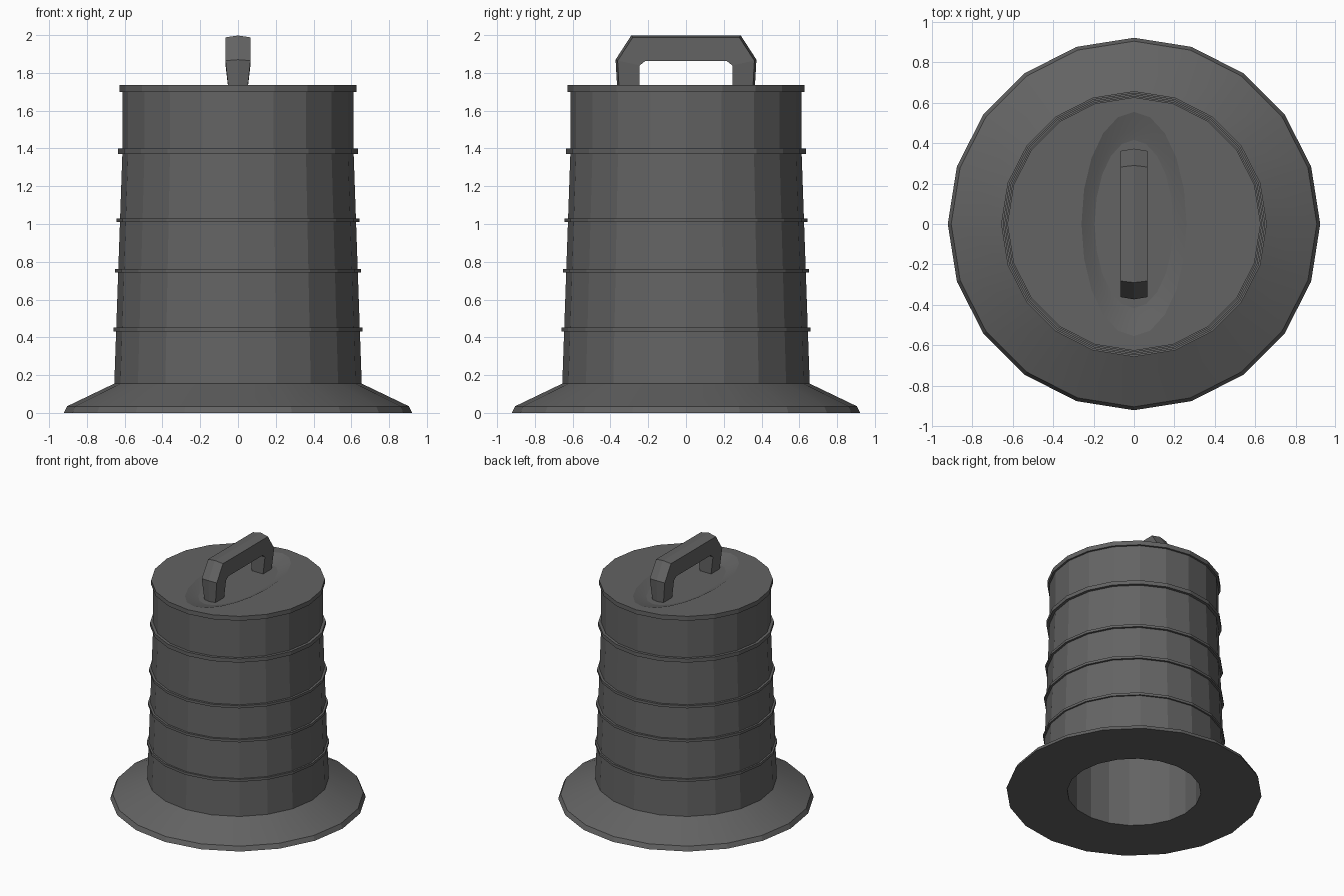
import bpy, bmesh, math

SIDES = 20

cube = bpy.data.objects.get("Cube")
if cube:
    bpy.data.objects.remove(cube, do_unlink=True)

grey = bpy.data.materials.new("dark_grey")
grey.use_nodes = True
colour = (0.125, 0.125, 0.125, 1)
grey.diffuse_color = colour
grey.node_tree.nodes["Principled BSDF"].inputs["Base Color"].default_value = colour


def loft(name, loops, cap_start=False, cap_end=False, smooth_from=None, recalc=False):
    """Skin a stack of equal-sized point loops; bands from smooth_from on are smooth."""
    bm = bmesh.new()
    rows = [[bm.verts.new(p) for p in loop] for loop in loops]
    n = len(rows[0])
    for level, (a, b) in enumerate(zip(rows, rows[1:])):
        for i in range(n):
            j = (i + 1) % n
            face = bm.faces.new((a[i], a[j], b[j], b[i]))
            face.smooth = smooth_from is not None and level >= smooth_from
    if cap_start:
        bm.faces.new(rows[0][::-1])
    if cap_end:
        face = bm.faces.new(rows[-1])
        face.smooth = smooth_from is not None
    if recalc:
        bmesh.ops.recalc_face_normals(bm, faces=bm.faces)
    mesh = bpy.data.meshes.new(name)
    bm.to_mesh(mesh)
    bm.free()
    mesh.materials.append(grey)
    obj = bpy.data.objects.new(name, mesh)
    bpy.context.collection.objects.link(obj)
    return obj


def ellipse(rx, ry, z):
    angles = [math.tau * i / SIDES for i in range(SIDES)]
    return [(rx * math.cos(a), ry * math.sin(a), z) for a in angles]


def lathe(name, profile, **options):
    return loft(name, [ellipse(r, r, z) for r, z in profile], **options)


# Flared base: flat underside, thin lip, then a smooth cone
lathe("base_underside", [(0.483, 0), (0.922, 0)])
lathe("base_lip", [(0.922, 0), (0.905, 0.035)])
lathe("base_flare", [(0.905, 0.035), (0.655, 0.155)], smooth_from=0)

# Hollow tapered body
lathe("bore", [(0.483, 1.62), (0.483, 0)], cap_start=True)
lathe("body", [(0.655, 0.155), (0.612, 1.38), (0.612, 1.70)])

# Raised bands
for i, (z, r) in enumerate([(0.432, 0.658), (0.743, 0.65), (1.01, 0.642), (1.37, 0.634)]):
    top = z + (0.03 if i == 3 else 0.02)
    lathe(f"band_{i + 1}", [(0.6, z), (r, z), (r, top), (0.6, top)])

# Lid with an oval finger recess
TOP = 1.735
lid = [ellipse(0.627, 0.627, 1.70), ellipse(0.627, 0.627, TOP)]
for scale, depth in [(1, 0), (0.84, 0.025), (0.66, 0.045), (0.4, 0.055)]:
    lid.append(ellipse(0.26 * scale, 0.555 * scale, TOP - depth))
loft("lid", lid, cap_start=True, cap_end=True, smooth_from=2)

# Handle: half the stations, mirrored front to back
# each: inner (y, z), outer (y, z), ridge (y, z), half width
half = [
    ((-0.245, 1.68), (-0.352, 1.68), (-0.362, 1.68), 0.047),
    ((-0.245, 1.84), (-0.362, 1.865), (-0.373, 1.87), 0.066),
    ((-0.215, 1.863), (-0.282, 1.988), (-0.29, 1.998), 0.066),
]


def section(inner, outer, ridge, w, side):
    points = [(-w, inner), (w, inner), (w, outer), (0, ridge), (-w, outer)]
    return [(x, side * y, z) for x, (y, z) in points]


stations = [section(*s, 1) for s in half] + [section(*s, -1) for s in reversed(half)]
loft("handle", stations, cap_start=True, cap_end=True, recalc=True)
